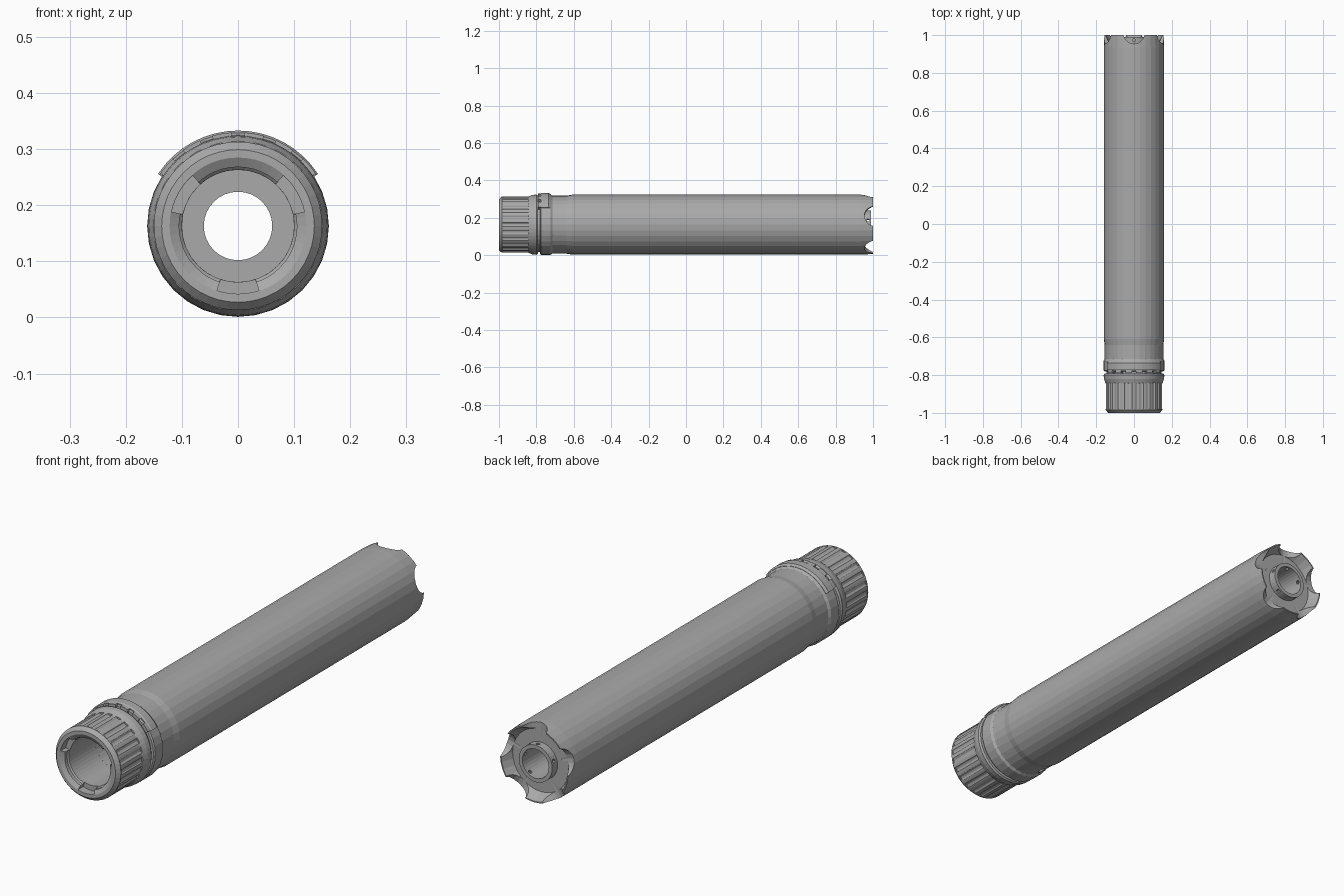
import bpy, bmesh
from math import cos, sin, pi, radians
from mathutils import Matrix, Vector

if "Cube" in bpy.data.objects:
    bpy.data.objects.remove(bpy.data.objects["Cube"])

AXIS_Z = 0.163
SIDES = 32

metal = bpy.data.materials.new("grey_metal")
metal.use_nodes = True
colour = (0.4, 0.4, 0.4, 1)
metal.diffuse_color = colour
metal.node_tree.nodes["Principled BSDF"].inputs["Base Color"].default_value = colour


def polar(y, r, a):
    return Vector((r * cos(a), y, AXIS_Z + r * sin(a)))


def finish(name, bm):
    bmesh.ops.recalc_face_normals(bm, faces=bm.faces)
    mesh = bpy.data.meshes.new(name)
    bm.to_mesh(mesh)
    bm.free()
    mesh.materials.append(metal)
    obj = bpy.data.objects.new(name, mesh)
    bpy.context.collection.objects.link(obj)
    return obj


def lathe(name, profile, start=0, end=360, sides=SIDES):
    """Sweep a closed (y, radius) profile about the long axis."""
    bm = bmesh.new()
    full = end - start == 360
    count = sides if full else sides + 1
    rings = [[bm.verts.new(polar(y, r, radians(start + (end - start) * i / sides)))
              for y, r in profile] for i in range(count)]
    n = len(profile)
    for i in range(sides):
        a, b = rings[i], rings[(i + 1) % count]
        for j in range(n):
            k = (j + 1) % n
            bm.faces.new((a[j], a[k], b[k], b[j]))
    if not full:
        bm.faces.new(rings[0])
        bm.faces.new(rings[-1])
    return finish(name, bm)


def rods(name, specs, sides=16):
    """Cylinders from start point to end point, gathered in one cutter."""
    bm = bmesh.new()
    for p, q, r in specs:
        turn = (q - p).to_track_quat('Z', 'Y').to_matrix().to_4x4()
        bmesh.ops.create_cone(bm, cap_ends=True, segments=sides, radius1=r, radius2=r,
                              depth=(q - p).length,
                              matrix=Matrix.Translation((p + q) / 2) @ turn)
    return finish(name, bm)


def cut(obj, cutter):
    cutter.hide_render = True
    mod = obj.modifiers.new("cut", 'BOOLEAN')
    mod.operation = 'DIFFERENCE'
    mod.solver = 'EXACT'
    mod.object = cutter
    bpy.context.view_layer.objects.active = obj
    bpy.ops.object.modifier_apply(modifier=mod.name)
    bpy.data.objects.remove(cutter)


# Long tube with a collar in front, a dished rear end and a central nozzle
body = lathe("tube_body", [
    (-0.78, 0.157), (-0.775, 0.162), (-0.725, 0.162), (-0.715, 0.155), (-0.64, 0.155),
    (-0.61, 0.16), (0.935, 0.16), (1.0, 0.157), (1.0, 0.152), (0.955, 0.13),
    (0.955, 0.077), (0.99, 0.077), (0.99, 0.061), (-0.6, 0.061), (-0.6, 0.1),
    (-0.78, 0.1)])

# Five scallops in the rear rim, with a small port in the nozzle behind each
spokes = [radians(90 + 72 * i) for i in range(5)]
cut(body, rods("scallop_cutter", [
    (polar(1.01, 0.1, a), polar(1.01, 0.2, a), 0.056) for a in spokes], 20))
cut(body, rods("port_cutter", [
    (polar(0.974, 0.05, a), polar(0.974, 0.09, a), 0.008) for a in spokes], 10))

# Drain hole on the underside
drain = radians(240)
cut(body, rods("drain_cutter", [(polar(-0.68, 0.08, drain), polar(-0.68, 0.2, drain), 0.017)]))

# Narrow neck between the tube and the knob
lathe("neck", [(-0.80, 0.145), (-0.77, 0.145), (-0.77, 0.1), (-0.80, 0.1)])

# Knob with a flared rear lip
knob = lathe("front_knob", [
    (-1.0, 0.122), (-1.0, 0.136), (-0.985, 0.15), (-0.845, 0.15), (-0.82, 0.159),
    (-0.8, 0.161), (-0.792, 0.156), (-0.792, 0.1), (-0.97, 0.1), (-0.975, 0.105),
    (-0.99, 0.105)], sides=48)

# Grip flutes round the knob
cut(knob, rods("flute_cutter", [
    (polar(-0.98, 0.159, a), polar(-0.842, 0.159, a), 0.015)
    for a in (2 * pi * i / 24 for i in range(24))], 12))

# Three shallow notches in the knob mouth
for middle in (30, 150, 270):
    cut(knob, lathe("notch_cutter", [(-1.02, 0.09), (-1.02, 0.121), (-0.965, 0.121),
                                     (-0.965, 0.09)], middle - 18, middle + 18, 6))

# Raised latch over the top of the collar, with teeth facing the knob
lathe("latch", [(-0.775, 0.15), (-0.775, 0.166), (-0.768, 0.17), (-0.735, 0.17),
                (-0.725, 0.163), (-0.725, 0.15)], 33, 147, 16)
for middle in range(40, 141, 20):
    lathe("latch_tooth", [(-0.79, 0.143), (-0.79, 0.167), (-0.773, 0.167), (-0.773, 0.143)],
          middle - 6, middle + 6, 3)
